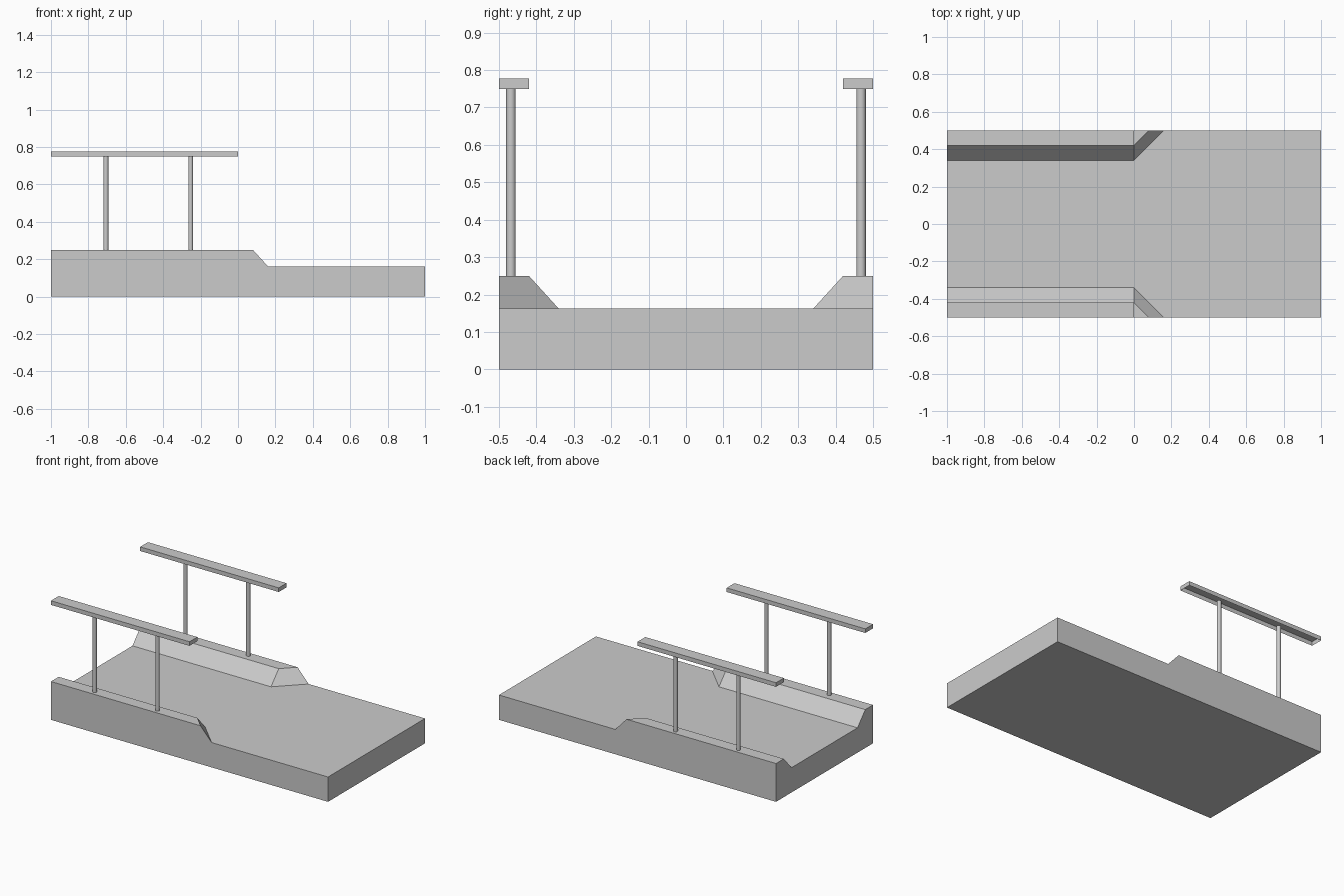
import bpy, bmesh

if "Cube" in bpy.data.objects:
    bpy.data.objects.remove(bpy.data.objects["Cube"])


def make_object(name, bm):
    bmesh.ops.recalc_face_normals(bm, faces=bm.faces)
    mesh = bpy.data.meshes.new(name)
    bm.to_mesh(mesh)
    bm.free()
    obj = bpy.data.objects.new(name, mesh)
    bpy.context.collection.objects.link(obj)
    return obj


def box(name, lo, hi, open_bottom=False):
    bm = bmesh.new()
    bmesh.ops.create_cube(bm, size=1)
    for v in bm.verts:
        v.co = [(a + b) / 2 + c * (b - a) for a, b, c in zip(lo, hi, v.co)]
    if open_bottom:
        bottom = [f for f in bm.faces if f.normal.z < -0.9]
        bmesh.ops.delete(bm, geom=bottom, context='FACES')
        mesh_obj = make_object(name, bm)
        return mesh_obj
    return make_object(name, bm)


FLOOR, CURB, RAIL_BOTTOM, RAIL_TOP = 0.162, 0.25, 0.75, 0.777


def channel_outline(y):
    # Outline of the walkway, flaring at 45 degrees past x = 0
    half = [(-1.1, y), (0, y), (0.6 - y, 0.6), (1.1, 0.6)]
    return half + [(px, -py) for px, py in reversed(half)]


# Cutter: walkway widening upwards, leaving sloped curbs
bm = bmesh.new()
low = [bm.verts.new((x, y, FLOOR)) for x, y in channel_outline(0.34)]
high = [bm.verts.new((x, y, 2 * CURB - FLOOR)) for x, y in channel_outline(0.50)]
bm.faces.new(low)
bm.faces.new(high)
for i in range(len(low)):
    j = (i + 1) % len(low)
    bm.faces.new((low[i], low[j], high[j], high[i]))
cutter = make_object("walkway_cutter", bm)
cutter.hide_render = True

# Deck with raised curbs
deck = box("deck", (-1, -0.5, 0), (1, 0.5, CURB))
cut = deck.modifiers.new("walkway", 'BOOLEAN')
cut.operation = 'DIFFERENCE'
cut.solver = 'EXACT'
cut.object = cutter
bpy.context.view_layer.objects.active = deck
bpy.ops.object.modifier_apply(modifier=cut.name)
bpy.data.objects.remove(cutter)

# Handrails (open underneath) and their posts
for side, s in (("front", -1), ("back", 1)):
    y0, y1 = sorted((0.42 * s, 0.5 * s))
    box(side + "_handrail", (-1, y0, RAIL_BOTTOM), (0, y1, RAIL_TOP), open_bottom=True)
    for end, x in (("left", -0.706), ("right", -0.253)):
        bpy.ops.mesh.primitive_cylinder_add(
            vertices=16, radius=0.0128, depth=RAIL_BOTTOM - CURB, end_fill_type='NOTHING',
            location=(x, 0.468 * s, (RAIL_BOTTOM + CURB) / 2))
        post = bpy.context.object
        post.name = f"{side}_{end}_post"
        bpy.ops.object.shade_smooth_by_angle()
